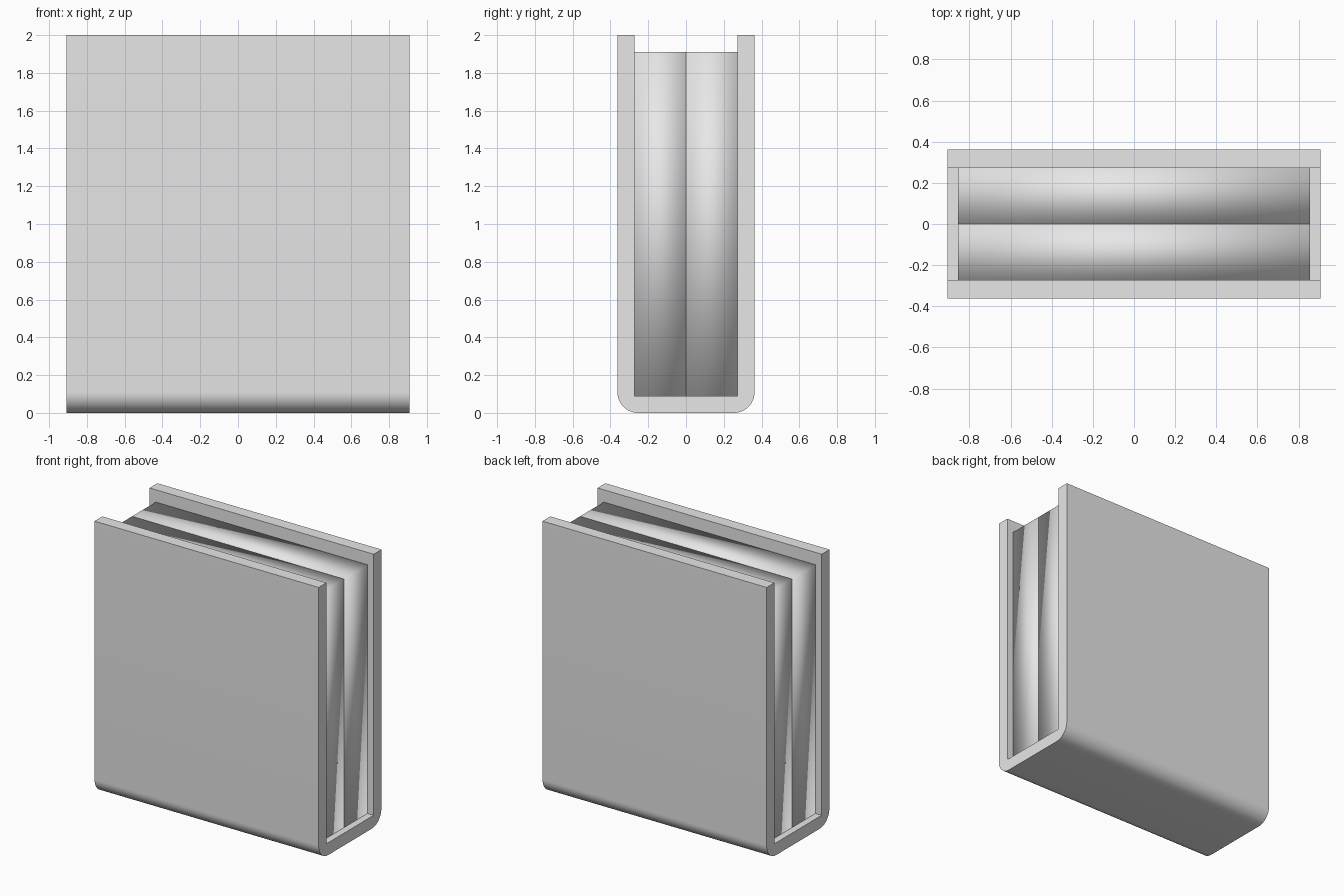
import bpy, bmesh, math

cube = bpy.data.objects.get("Cube")
if cube:
    bpy.data.objects.remove(cube, do_unlink=True)

HALF_W, DEPTH, HEIGHT = 0.907, 0.363, 2.0   # cover half width, half depth, height
WALL, RADIUS = 0.09, 0.11                   # cover thickness, spine rounding
PAGE_W = 0.857                              # page half width

grey = bpy.data.materials.new("light grey")
grey.use_nodes = True
grey.diffuse_color = (0.8, 0.8, 0.8, 1)
grey.node_tree.nodes["Principled BSDF"].inputs["Base Color"].default_value = (0.8, 0.8, 0.8, 1)


def extrude_profile(name, profile, half_width):
    """Sweep a (y, z) outline along x, centred on x = 0."""
    bm = bmesh.new()
    face = bm.faces.new([bm.verts.new((-half_width, y, z)) for y, z in profile])
    swept = bmesh.ops.extrude_face_region(bm, geom=[face])
    moved = [v for v in swept["geom"] if isinstance(v, bmesh.types.BMVert)]
    bmesh.ops.translate(bm, verts=moved, vec=(2 * half_width, 0, 0))
    bmesh.ops.recalc_face_normals(bm, faces=bm.faces)
    mesh = bpy.data.meshes.new(name)
    bm.to_mesh(mesh)
    bm.free()
    mesh.materials.append(grey)
    obj = bpy.data.objects.new(name, mesh)
    bpy.context.collection.objects.link(obj)
    bpy.ops.object.select_all(action="DESELECT")
    obj.select_set(True)
    bpy.context.view_layer.objects.active = obj
    return obj


for side, s in (("front", -1), ("back", 1)):
    # Cover half: wall, rounded bottom corner and half of the spine
    inner = DEPTH - WALL
    steps = 12
    arc = [(DEPTH - RADIUS + RADIUS * math.cos(a), RADIUS - RADIUS * math.sin(a))
           for a in (math.pi / 2 * i / steps for i in range(steps + 1))]
    outline = [(0, WALL), (inner, WALL), (inner, HEIGHT), (DEPTH, HEIGHT)] + arc + [(0, 0)]
    extrude_profile(side + "_cover", [(s * y, z) for y, z in outline], HALF_W)
    bpy.ops.object.shade_smooth_by_angle(angle=math.radians(30))

    # Page block: plain box, softly shaded across its edges
    block = [(0, WALL), (inner, WALL), (inner, HEIGHT - WALL), (0, HEIGHT - WALL)]
    extrude_profile(side + "_pages", [(s * y, z) for y, z in block], PAGE_W)
    bpy.ops.object.shade_smooth()
